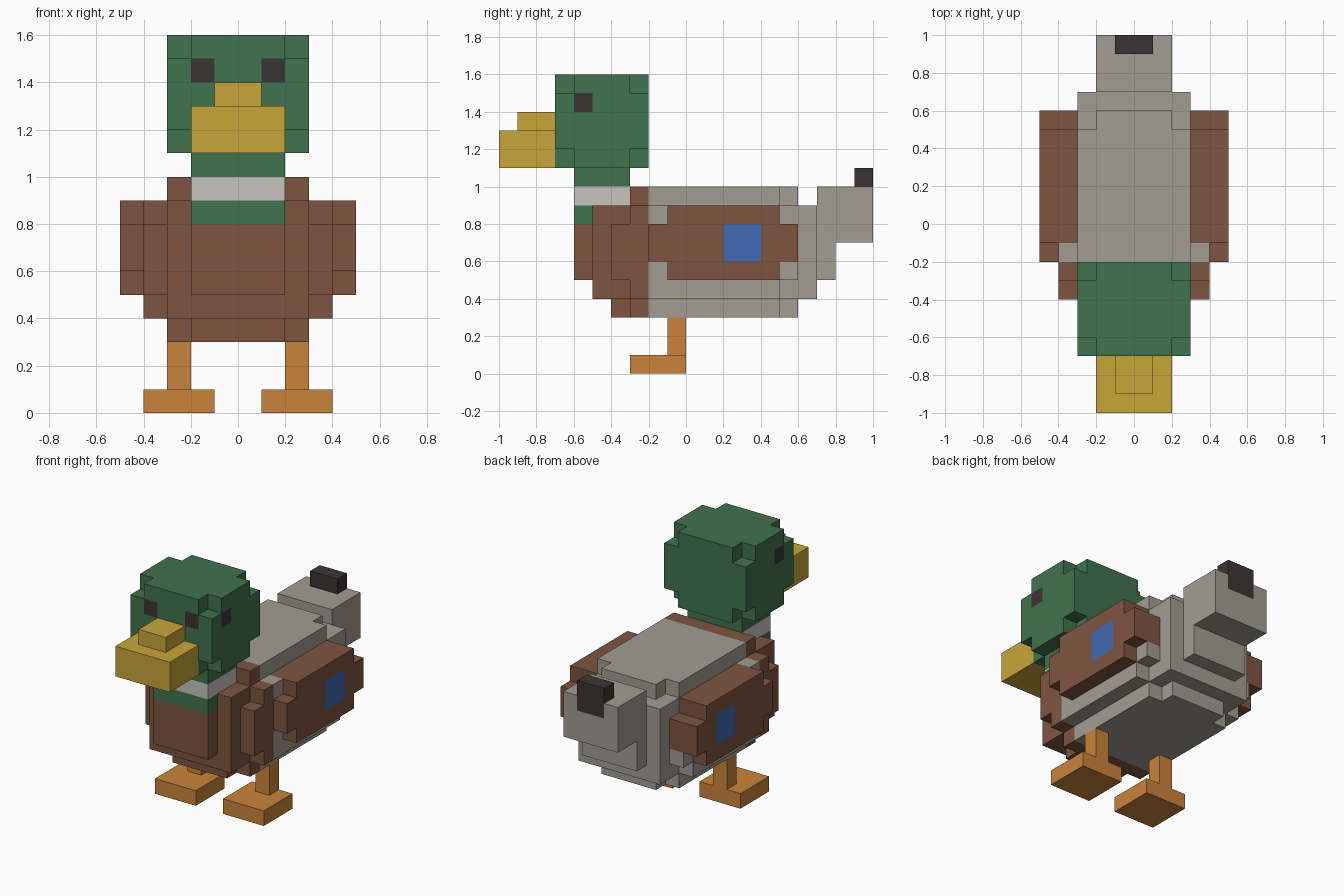
import bpy
import bmesh
from itertools import product
from mathutils import Vector

UNIT = 0.1      # edge length of one block
claimed = set()  # cells already owned by a part, so that parts never overlap

if "Cube" in bpy.data.objects:
    bpy.data.objects.remove(bpy.data.objects["Cube"])


def make_material(name, hex_code):
    srgb = [int(hex_code[i:i + 2], 16) / 255 for i in (0, 2, 4)]
    linear = [c / 12.92 if c < 0.04 else ((c + 0.055) / 1.055) ** 2.4 for c in srgb]
    mat = bpy.data.materials.new(name)
    mat.use_nodes = True
    mat.diffuse_color = (*linear, 1)
    for node in mat.node_tree.nodes:
        if node.type == 'BSDF_PRINCIPLED':
            node.inputs["Base Color"].default_value = (*linear, 1)
    return mat


green = make_material("head green", "40734D")
brown = make_material("feather brown", "7E5540")
grey = make_material("feather grey", "A39D92")
white = make_material("collar white", "C8C5BE")
yellow = make_material("bill yellow", "C8A63A")
orange = make_material("leg orange", "C9843A")
dark = make_material("charcoal", "3C3434")
blue = make_material("wing blue", "416AB2")


def box(x0, x1, y0, y1, z0, z1):
    """All grid cells inside a block."""
    return set(product(range(x0, x1), range(y0, y1), range(z0, z1)))


def wide(w, y0, y1, z0, z1):
    """A block centred on x = 0."""
    return box(-w, w, y0, y1, z0, z1)


def mirrored(cells):
    return {(-1 - x, y, z) for x, y, z in cells}


def part(name, cells, mats, rule=None):
    """Skin the outside of a set of cells, merging coplanar faces."""
    cells = cells - claimed
    claimed.update(cells)
    bm = bmesh.new()
    verts = {}
    for cell in cells:
        for axis, step in product(range(3), (0, 1)):
            neighbour = list(cell)
            neighbour[axis] += 2 * step - 1
            if tuple(neighbour) in cells:
                continue
            u, v = (axis + 1) % 3, (axis + 2) % 3
            ring = []
            for a, b in ((0, 0), (1, 0), (1, 1), (0, 1)):
                p = list(cell)
                p[axis] += step
                p[u] += a
                p[v] += b
                key = tuple(p)
                if key not in verts:
                    verts[key] = bm.verts.new(Vector(key) * UNIT)
                ring.append(verts[key])
            face = bm.faces.new(ring if step else ring[::-1])
            face.material_index = rule(cell) if rule else 0
    bm.normal_update()
    bmesh.ops.dissolve_limit(bm, angle_limit=0.01, verts=bm.verts[:],
                             edges=bm.edges[:], delimit={'MATERIAL'})
    mesh = bpy.data.meshes.new(name)
    bm.to_mesh(mesh)
    bm.free()
    for mat in mats:
        mesh.materials.append(mat)
    bpy.context.collection.objects.link(bpy.data.objects.new(name, mesh))


def pair(name, cells, mat):
    part("left_" + name, cells, [mat])
    part("right_" + name, mirrored(cells), [mat])


# Eyes: one block on the face and one on the cheek, flush with the head
pair("front_eye", box(1, 2, -7, -6, 14, 15), dark)
pair("side_eye", box(2, 3, -6, -5, 14, 15), dark)

# Head: block without its eight corners
part("head", wide(2, -7, -2, 11, 16) | wide(3, -6, -3, 11, 16)
     | wide(3, -7, -2, 12, 15), [green])

# Bill
part("bill", wide(2, -10, -7, 11, 13) | wide(1, -9, -7, 13, 14), [yellow])

# Neck and collar
part("upper_neck", wide(2, -6, -3, 10, 11), [green])
part("collar", wide(2, -6, -3, 9, 10), [white])
part("lower_neck", wide(2, -6, -5, 8, 9), [green])

# Wings with a coloured patch
pair("wing_patch", box(4, 5, 2, 4, 6, 8), blue)
pair("wing", box(3, 5, -1, 5, 5, 9) | box(4, 5, -2, -1, 6, 8)
     | box(3, 5, 5, 6, 6, 8), brown)

# Tail
part("tail_tip", wide(1, 9, 10, 9, 11), [dark])
part("tail", wide(2, 7, 10, 7, 10) | wide(2, 7, 8, 5, 7), [grey])

# Body: stepped belly, flanks and back, with a brown breast
body = (wide(2, -6, -5, 5, 8)                          # breast front
        | wide(3, -5, 7, 4, 9)                         # core
        | wide(4, -4, 6, 5, 8) | wide(4, -3, 5, 4, 9)  # flanks
        | wide(3, -3, 5, 3, 4) | wide(2, -4, 6, 3, 4)  # belly
        | wide(3, -3, 5, 9, 10) | wide(2, -3, 6, 9, 10))  # back
part("body", body, [brown, grey], lambda cell: int(cell[1] >= -2))

# Legs and feet
pair("leg", box(2, 3, -1, 0, 1, 3), orange)
pair("foot", box(1, 4, -3, 0, 0, 1), orange)
